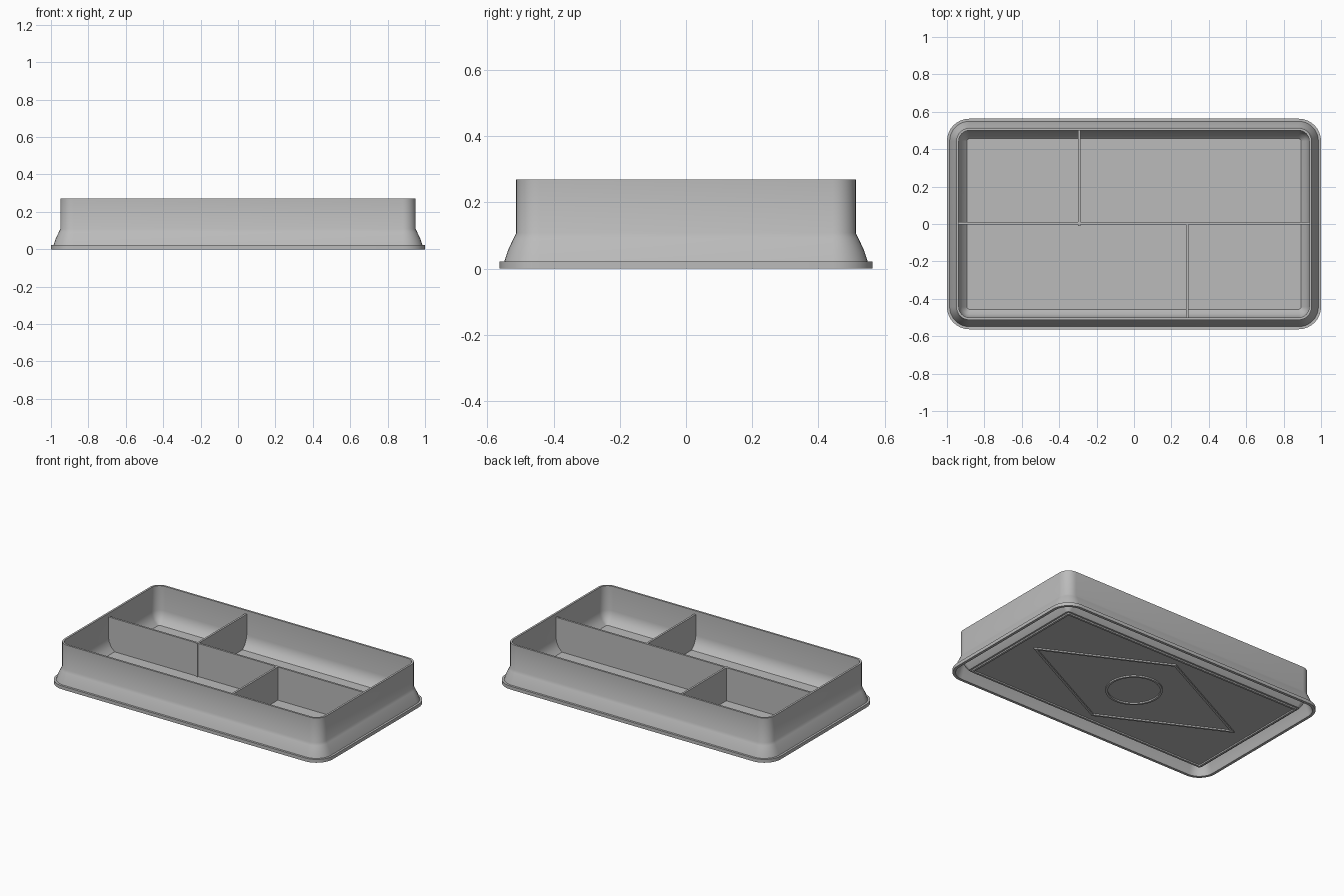
import bpy, bmesh, math

if "Cube" in bpy.data.objects:
    bpy.data.objects.remove(bpy.data.objects["Cube"])

HALF_X, HALF_Y, CORNER = 1.0, 0.563, 0.12
FLOOR_BOTTOM, RIDGE_BOTTOM = 0.015, 0.006

grey = bpy.data.materials.new("matte grey")
grey.use_nodes = True
COLOUR = (0.5, 0.5, 0.5, 1)
grey.diffuse_color = COLOUR
grey.node_tree.nodes["Principled BSDF"].inputs["Base Color"].default_value = COLOUR


def finish(name, bm):
    bmesh.ops.recalc_face_normals(bm, faces=bm.faces)
    mesh = bpy.data.meshes.new(name)
    bm.to_mesh(mesh)
    bm.free()
    mesh.materials.append(grey)
    obj = bpy.data.objects.new(name, mesh)
    bpy.context.collection.objects.link(obj)
    bpy.ops.object.select_all(action="DESELECT")
    obj.select_set(True)
    bpy.context.view_layer.objects.active = obj
    bpy.ops.object.shade_smooth_by_angle(angle=math.radians(32))
    return obj


def rounded_rect(inset, z, steps=8):
    """Outline parallel to the tray edge, moved inward by inset."""
    r = max(CORNER - inset, 0.008)
    cx, cy = HALF_X - inset - r, HALF_Y - inset - r
    points = []
    for quarter, (sx, sy) in enumerate([(1, 1), (-1, 1), (-1, -1), (1, -1)]):
        for i in range(steps + 1):
            a = math.pi / 2 * (quarter + i / steps)
            points.append((sx * cx + r * math.cos(a), sy * cy + r * math.sin(a), z))
    return points


def loft(name, outlines, ring=False):
    """Skin successive outlines; cap the ends, or close them into a ring."""
    bm = bmesh.new()
    loops = [[bm.verts.new(p) for p in o] for o in outlines]
    n = len(loops[0])
    pairs = list(zip(loops, loops[1:]))
    if ring:
        pairs.append((loops[-1], loops[0]))
    else:
        bm.faces.new(loops[0])
        bm.faces.new(loops[-1])
    for a, b in pairs:
        for i in range(n):
            j = (i + 1) % n
            bm.faces.new((a[i], a[j], b[j], b[i]))
    return finish(name, bm)


def ridge(name, outline):
    """Raised line under the floor; outline(0) is its outer edge, outline(1) its inner."""
    path = [(0, FLOOR_BOTTOM + 0.003), (0, RIDGE_BOTTOM),
            (1, RIDGE_BOTTOM), (1, FLOOR_BOTTOM + 0.003)]
    loft(name, [[(x, y, z) for x, y, _ in outline(side)] for side, z in path], ring=True)


def divider(name, start, end, offset, along_y, start_taper, end_taper):
    """Thin upright wall whose ends follow the curve of the tray bottom."""
    top, half = 0.247, 0.0065
    taper = [(0, top), (0, 0.11), (0.014, 0.055), (0.04, 0.022)]
    if not start_taper:
        left = [(start, top), (start, 0.022)]
    else:
        left = [(start + d, z) for d, z in taper]
    if not end_taper:
        right = [(end, top), (end, 0.022)]
    else:
        right = [(end - d, z) for d, z in taper]
    section = left + right[::-1]
    sides = []
    for s in (offset - half, offset + half):
        sides.append([(s, u, z) if along_y else (u, s, z) for u, z in section])
    loft(name, sides)


# Tray shell: inside floor, inner wall, rim, outer wall, flared skirt, flange, underside
profile = [
    (0.107, 0.030), (0.082, 0.055), (0.068, 0.085), (0.063, 0.110), (0.063, 0.270),
    (0.050, 0.270), (0.050, 0.108), (0.042, 0.092), (0.025, 0.055), (0.014, 0.022),
    (0.000, 0.022), (0.000, 0.000), (0.018, 0.000), (0.026, 0.022), (0.037, 0.055),
    (0.056, 0.090), (0.072, 0.050), (0.100, FLOOR_BOTTOM),
]
loft("tray_shell", [rounded_rect(i, z) for i, z in profile])

# Compartment dividers
wall_x, wall_y = HALF_X - 0.058, HALF_Y - 0.058
divider("long_divider", -wall_x, wall_x, 0.003, False, True, True)
divider("back_divider", -0.01, wall_y, -0.293, True, False, True)
divider("front_divider", -wall_y, 0.003, 0.285, True, True, False)

# Raised outlines on the underside
ridge("foot_ridge", lambda s: rounded_rect(0.112 + 0.014 * s, 0))


def diamond(s):
    k = 1 - 0.04 * s
    return [(0.78 * k, 0, 0), (0, 0.39 * k, 0), (-0.78 * k, 0, 0), (0, -0.39 * k, 0)]


def circle(s, n=48):
    r = 0.17 - 0.014 * s
    return [(r * math.cos(math.tau * i / n), r * math.sin(math.tau * i / n), 0)
            for i in range(n)]


ridge("diamond_ridge", diamond)
ridge("circle_ridge", circle)
